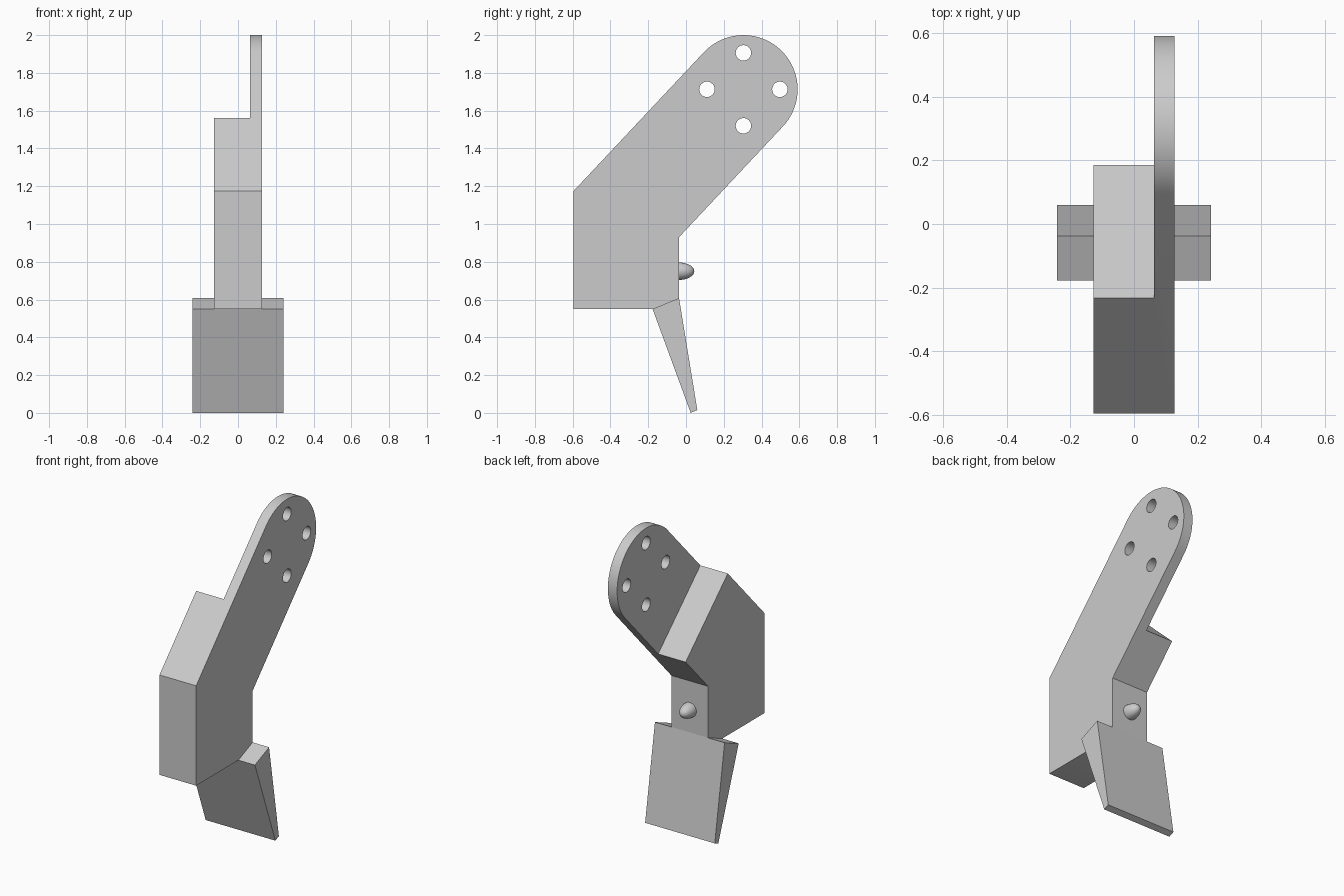
import bpy, bmesh, math
from mathutils import Vector

if "Cube" in bpy.data.objects:
    bpy.data.objects.remove(bpy.data.objects["Cube"], do_unlink=True)

grey = bpy.data.materials.new("plain grey")
grey.use_nodes = True
colour = (0.6, 0.6, 0.6, 1)
grey.diffuse_color = colour
grey.node_tree.nodes["Principled BSDF"].inputs["Base Color"].default_value = colour


def finish(bm, name):
    bmesh.ops.recalc_face_normals(bm, faces=bm.faces)
    mesh = bpy.data.meshes.new(name)
    bm.to_mesh(mesh)
    bm.free()
    mesh.materials.append(grey)
    obj = bpy.data.objects.new(name, mesh)
    bpy.context.collection.objects.link(obj)
    return obj


def extrude_profile(name, points, x0, x1):
    """Side profile of (y, z) points, extruded along x."""
    bm = bmesh.new()
    face = bm.faces.new([bm.verts.new((x0, y, z)) for y, z in points])
    out = bmesh.ops.extrude_face_region(bm, geom=[face])
    verts = [v for v in out["geom"] if isinstance(v, bmesh.types.BMVert)]
    bmesh.ops.translate(bm, verts=verts, vec=(x1 - x0, 0, 0))
    return finish(bm, name)


def select_only(obj):
    bpy.ops.object.select_all(action="DESELECT")
    obj.select_set(True)
    bpy.context.view_layer.objects.active = obj


def cut(target, cutter):
    cutter.hide_render = True
    mod = target.modifiers.new("cut", "BOOLEAN")
    mod.operation, mod.solver, mod.object = "DIFFERENCE", "EXACT", cutter
    select_only(target)
    bpy.ops.object.modifier_apply(modifier=mod.name)
    bpy.data.objects.remove(cutter, do_unlink=True)


def arc(centre, radius, start, sweep, steps):
    angles = [start + sweep * i / steps for i in range(steps + 1)]
    return [(centre.x + radius * math.cos(a), centre.y + radius * math.sin(a)) for a in angles]


half_width = 0.127
centre = Vector((0.304, 1.713))      # centre of the rounded end, in (y, z)
radius = 0.287
slope = math.atan2(1.055, 1)

# Bent arm with a rounded upper end
profile = [(-0.595, 1.175), (-0.595, 0.55), (-0.177, 0.55), (-0.037, 0.608), (-0.037, 0.93)]
profile += arc(centre, radius, slope - math.pi / 2, math.pi, 40)
arm = extrude_profile("bent_arm", profile, -half_width, half_width)

# Thin the upper arm down to a plate
along = Vector((math.cos(slope), math.sin(slope)))
across = Vector((along.y, -along.x))
corner = Vector((-0.23, 1.56))
notch = [corner - across * 0.3, corner + across, corner + across + along * 1.5,
         corner - across * 0.3 + along * 1.5]
cut(arm, extrude_profile("notch_cutter", notch, -0.5, 0.063))

# Four bolt holes
for i in range(4):
    a = i * math.pi / 2
    hole = centre + Vector((math.cos(a), math.sin(a))) * 0.193
    ring = arc(hole, 0.041, 0, math.tau, 24)[:-1]
    cut(arm, extrude_profile("hole_cutter", ring, -0.5, 0.5))
select_only(arm)
bpy.ops.object.shade_smooth_by_angle(angle=math.radians(25))

# Tapered flap below the arm
extrude_profile("lower_flap", [(-0.177, 0.55), (-0.037, 0.608), (0.06, 0.015), (0.025, 0)], -0.241, 0.241)

# Rounded knob on the back
bm = bmesh.new()
bmesh.ops.create_uvsphere(bm, u_segments=32, v_segments=16, radius=1)
bmesh.ops.bisect_plane(bm, geom=bm.verts[:] + bm.edges[:] + bm.faces[:],
                       plane_co=(0, -0.02, 0), plane_no=(0, 1, 0), clear_inner=True)
bmesh.ops.scale(bm, verts=bm.verts, vec=(0.046, 0.081, 0.046))
bmesh.ops.translate(bm, verts=bm.verts, vec=(0, -0.037, 0.75))
knob = finish(bm, "back_knob")
select_only(knob)
bpy.ops.object.shade_smooth_by_angle(angle=math.radians(40))
